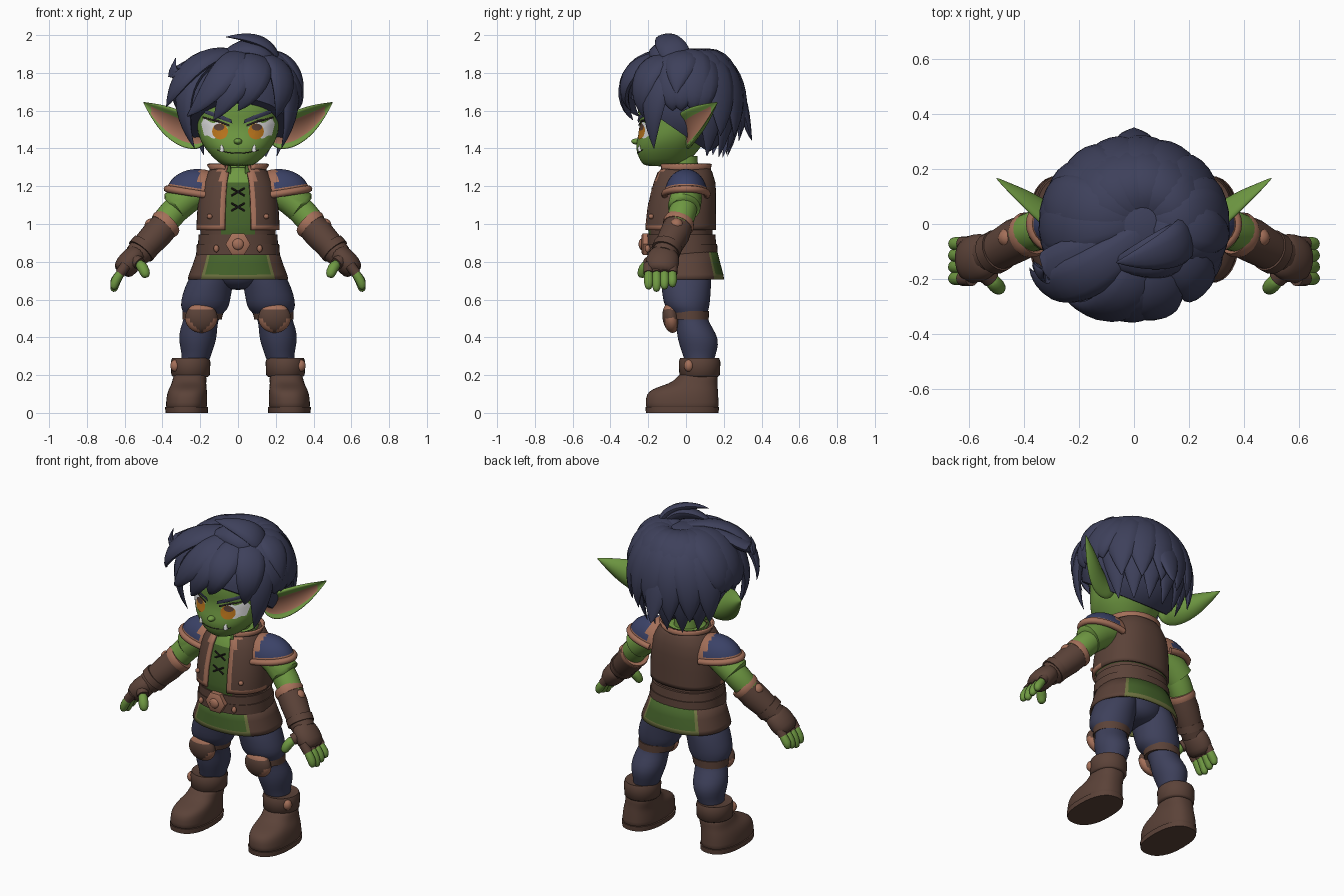
import bpy, bmesh, math, random
from mathutils import Vector, Matrix
from mathutils.bvhtree import BVHTree

random.seed(4)
if "Cube" in bpy.data.objects:
    bpy.data.objects.remove(bpy.data.objects["Cube"])

PALETTE = {"midnight": (.048, .052, .105), "skin": (.16, .32, .055), "leather": (.105, .055, .04),
           "tan": (.37, .16, .1), "shirt": (.06, .125, .024), "olive": (.165, .18, .055),
           "amber": (.5, .18, .012), "white": (.75, .75, .75), "navy": (.043, .054, .135),
           "dark": (.02, .015, .015)}
MATS = {}
for label, rgb in PALETTE.items():
    m = bpy.data.materials.new(label)
    m.use_nodes = True
    m.diffuse_color = (*rgb, 1)
    bsdf = m.node_tree.nodes["Principled BSDF"]
    bsdf.inputs["Base Color"].default_value = (*rgb, 1)
    bsdf.inputs["Roughness"].default_value = .8
    MATS[label] = m


def finish(name, bm, colour, sub=0, pair=False, thick=0):
    me = bpy.data.meshes.new(name)
    bm.to_mesh(me)
    bm.free()
    me.materials.append(MATS[colour])
    me.polygons.foreach_set("use_smooth", [True] * len(me.polygons))
    if not sub:
        me.set_sharp_from_angle(angle=math.radians(50))
    obj = bpy.data.objects.new(name, me)
    bpy.context.collection.objects.link(obj)
    if pair:
        obj.modifiers.new("Mirror", "MIRROR")
    if thick:
        s = obj.modifiers.new("Solidify", "SOLIDIFY")
        s.thickness, s.offset = thick, 1
    if sub:
        s = obj.modifiers.new("Subdivision", "SUBSURF")
        s.levels = s.render_levels = sub
    return obj


def build(name, rings, colour, cap=True, **kw):
    """Skin a list of equal rings of points."""
    bm = bmesh.new()
    rows = [[bm.verts.new(p) for p in r] for r in rings]
    n = len(rows[0])
    for a, b in zip(rows, rows[1:]):
        for i in range(n):
            j = (i + 1) % n
            bm.faces.new((a[i], a[j], b[j], b[i]))
    if cap:
        bm.faces.new(rows[0][::-1])
        bm.faces.new(rows[-1])
        bmesh.ops.recalc_face_normals(bm, faces=bm.faces)
    return finish(name, bm, colour, **kw)


def loft(name, colour, rows, e=2, n=32, **kw):
    """Stack level ovals given as (z, centre x, half width, front y, back y)."""
    rings = []
    for z, cx, rx, y0, y1 in rows:
        ring = []
        for i in range(n):
            a = math.tau * i / n
            c, s = [math.copysign(abs(t) ** (2 / e), t) for t in (math.cos(a), math.sin(a))]
            ring.append((cx + rx * c, (y0 + y1) / 2 + (y1 - y0) / 2 * s, z))
        rings.append(ring)
    return build(name, rings, colour, **kw)


def sweep(name, colour, ctrl, flat=1, hub=(0, 9, 1), steps=0, n=12, **kw):
    """Tube through (x, y, z, radius) points, or along their Bezier when steps is set."""
    pts = [Vector(c) for c in ctrl]
    if steps:
        out = []
        for k in range(steps + 1):
            q, t = pts, k / steps
            while len(q) > 1:
                q = [a.lerp(b, t) for a, b in zip(q, q[1:])]
            out.append(q[0])
        pts = out
    rings = []
    for k, p in enumerate(pts):
        t = (pts[min(k + 1, len(pts) - 1)] - pts[max(k - 1, 0)]).to_3d().normalized()
        c = p.to_3d()
        out = c - Vector(hub)
        out = (out - t * out.dot(t)).normalized()
        side = t.cross(out)
        rings.append([c + p.w * (side * math.cos(a) + out * flat * math.sin(a))
                      for a in (math.tau * i / n for i in range(n))])
    return build(name, rings, colour, **kw)


def ball(name, colour, at, size, cut=None, turn=0, around="Y", pair=False):
    bm = bmesh.new()
    bmesh.ops.create_uvsphere(bm, u_segments=32, v_segments=24, radius=1)
    m = Matrix.Translation(at) @ Matrix.Rotation(math.radians(turn), 4, around) @ Matrix.Diagonal((*size, 1))
    bmesh.ops.transform(bm, matrix=m, verts=bm.verts)
    if cut:
        r = bmesh.ops.bisect_plane(bm, geom=bm.verts[:] + bm.edges[:] + bm.faces[:],
                                   plane_co=cut[0], plane_no=cut[1], clear_inner=True)
        edges = [g for g in r["geom_cut"] if isinstance(g, bmesh.types.BMEdge)]
        bmesh.ops.holes_fill(bm, edges=edges)
    return finish(name, bm, colour, pair=pair)


def paint(obj, rule):
    """Colour faces by their centre; the rule returns None to remove a face."""
    bm = bmesh.new()
    bm.from_mesh(obj.data)
    names, doomed = [m.name for m in obj.data.materials], []
    for f in bm.faces:
        c = rule(f.calc_center_median())
        if c is None:
            doomed.append(f)
            continue
        if c not in names:
            names.append(c)
            obj.data.materials.append(MATS[c])
        f.material_index = names.index(c)
    bmesh.ops.delete(bm, geom=doomed, context="FACES")
    bm.to_mesh(obj.data)
    bm.free()


# Head, nose and neck
head = loft("head", "skin", [(1.305, 0, .06, -.21, -.06), (1.32, 0, .1, -.235, 0), (1.37, 0, .15, -.26, .05),
            (1.42, 0, .19, -.268, .09), (1.48, 0, .215, -.25, .12), (1.54, 0, .22, -.245, .15),
            (1.6, 0, .23, -.26, .18), (1.7, 0, .23, -.25, .2), (1.8, 0, .17, -.18, .17)], e=2.2, sub=1)
ball("nose", "skin", (0, -.26, 1.437), (.022, .03, .016))
loft("neck", "skin", [(1.2, 0, .08, -.09, .07), (1.36, 0, .075, -.09, .06)])
bpy.context.view_layer.update()
tree = BVHTree.FromObject(head, bpy.context.evaluated_depsgraph_get())


def on_face(x, z, lift=0):
    hit = tree.ray_cast(Vector((x, -1, z)), Vector((0, 1, 0)))[0]
    return Vector((x, (hit.y if hit else -.1) - lift, z))


def plate(name, colour, outline, lift):
    mx, mz = [sum(v) / len(outline) for v in zip(*outline)]
    build(name, [[on_face(mx + (x - mx) * k, mz + (z - mz) * k, lift) for x, z in outline]
                 for k in (1, .7, .35, .01)], colour, cap=False, pair=True)


def disc(x, z, rx, rz):
    return [(x + rx * math.cos(i * math.pi / 10), z + rz * math.sin(i * math.pi / 10)) for i in range(20)]


# Eyes, brows, mouth and fangs
plate("eye_whites", "white", [(.055, 1.51), (.075, 1.465), (.13, 1.452), (.18, 1.47),
                              (.195, 1.53), (.18, 1.563), (.1, 1.54)], .003)
plate("irises", "amber", disc(.095, 1.49, .042, .042), .005)
plate("pupils", "leather", disc(.1, 1.513, .028, .018), .007)
plate("eyelids", "dark", [(.045, 1.515), (.1, 1.537), (.188, 1.56), (.188, 1.569), (.1, 1.549), (.045, 1.527)], .008)
plate("eyebrows", "midnight", [(.03, 1.532), (.1, 1.557), (.17, 1.583), (.205, 1.615), (.15, 1.598),
                               (.08, 1.573), (.035, 1.553)], .009)
sweep("mouth", "dark", [(*on_face(x / 100, 1.375 + x * x * .00015), .003) for x in range(-11, 12, 2)], n=6)
fang = on_face(.085, 1.385, .002)
sweep("fangs", "white", [(*fang, .013), (*(fang + Vector((0, -.004, .018))), .01),
                         (*(fang + Vector((.003, 0, .038))), .002)], pair=True)

# Ears: cupped leaf with a green rim and a tan inside
low = [(.17, .02, 1.39), (.26, .01, 1.382), (.34, .04, 1.42), (.41, .085, 1.485), (.465, .13, 1.57), (.5, .165, 1.64)]
top = [(.17, -.06, 1.56), (.27, -.04, 1.597), (.34, .01, 1.627), (.41, .08, 1.642), (.465, .13, 1.645), (.505, .17, 1.648)]
section = [(0, 0), (.08, .09), (.15, -.03), (.45, -.1), (.75, -.03), (.88, .09), (1, 0), (.75, -.32), (.3, -.32)]
facing, rings = Vector((.5, -.85, 0)), []
for a, b in zip(map(Vector, low), map(Vector, top)):
    rings.append([a.lerp(b, s) + facing * d * (b - a).length for s, d in section])
ears = build("ears", rings, "skin", sub=2, pair=True)
ears.data.materials.append(MATS["tan"])
for f in ears.data.polygons[:-2]:
    row, col = divmod(f.index, len(section))
    f.material_index = int(row < 4 and col in (2, 3))

# Hair: cap, radiating back locks, swept fringe and tufts
hub = (0, 0, 1.62)
ball("hair_cap", "midnight", (0, -.01, 1.635), (.3, .285, .285), cut=((0, -.3, 1.67), (0, .29, .42)))


def lock(name, pts, radii=(.04, .11, .1, .002)):
    sweep(name, "midnight", [(*p, r) for p, r in zip(pts, radii)], flat=.4, hub=hub, steps=14, n=12)


for outer in (0, 1):
    for k in range(10):
        a = math.radians(-14 + 22 * k + 9 * outer)
        c, s = math.cos(a) * 1.08, math.sin(a)
        drop = 1.6 if s < .33 else 1.35 + .08 * outer + random.uniform(0, .04)
        reach = .29 if s < .33 else .22 + .07 * outer
        lock("back_lock", [(.04 + c * .03, .02 + s * .03, 1.88), (c * .22, s * .22, 1.97 - .03 * outer),
                           (c * .335, s * .335, 1.68), (c * reach, s * reach, drop)], (.05, .13, .13, .002))
crown = (.07, 0, 1.88)
for pts in [((0, -.32, 1.95), (-.12, -.38, 1.7), (-.27, -.25, 1.57)),
            ((-.18, -.23, 1.98), (-.33, -.28, 1.75), (-.38, -.16, 1.62)),
            ((.06, -.32, 1.92), (-.02, -.39, 1.7), (-.13, -.28, 1.55)),
            ((.13, -.28, 1.92), (.1, -.39, 1.72), (0, -.29, 1.6)),
            ((.25, -.2, 1.92), (.27, -.28, 1.7), (.2, -.22, 1.56)),
            ((.27, -.14, 1.9), (.33, -.2, 1.65), (.23, -.17, 1.4)),
            ((-.29, -.14, 1.92), (-.35, -.22, 1.65), (-.23, -.17, 1.4)),
            ((-.22, -.15, 1.96), (-.39, -.2, 1.66), (-.33, -.17, 1.88)),
            ((.24, 0, 1.93), (.32, -.05, 1.82), (.345, -.05, 1.69)),
            ((0, .3, 1.9), (0, .3, 1.55), (0, .35, 1.44))]:
    lock("hair_lock", [crown, *pts])
lock("top_tuft", [(.18, -.02, 1.82), (.22, -.06, 1.94), (.1, -.12, 2.0), (-.065, -.14, 1.99)], (.06, .1, .08, .002))
lock("top_tuft_base", [(.18, -.04, 1.82), (.17, -.1, 1.94), (.05, -.14, 1.97), (-.1, -.15, 1.89)], (.06, .12, .1, .002))

# Shirt, open vest, collar and lacing
body = [(.968, .2, -.2, .14), (.991, .2, -.2, .14), (1.08, .195, -.19, .14), (1.16, .185, -.172, .14),
        (1.22, .17, -.155, .135), (1.27, .14, -.135, .12), (1.3, .1, -.11, .1)]
shirt = loft("shirt", "shirt", [(.8, 0, .19, -.18, .14)] + [(z, 0, *r) for z, *r in body], e=2.4, n=48)
paint(shirt, lambda c: "skin" if c.z > 1.21 and abs(c.x) < .04 and c.y < 0 else
      "leather" if c.z < .97 and (c.y > 0 or abs(c.x) > .09) else "shirt")
vest = loft("vest", "leather", [(z, 0, r + .006, f - .006, b + .006) for z, r, f, b in body],
            e=2.4, n=48, cap=False, thick=.014)
paint(vest, lambda c: None if c.y < 0 and abs(c.x) < .055 else
      "tan" if c.y < -.03 and (c.z < .99 or abs(c.x) < .09) else "leather")
collar = loft("collar", "leather", [(1.245, 0, .135, -.145, .12), (1.295, 0, .14, -.135, .12),
              (1.32, 0, .155, -.14, .125)], n=40, cap=False, thick=.012)
paint(collar, lambda c: None if c.y < 0 and abs(c.x) < .06 else "tan" if c.z > 1.3 else "leather")
inner = loft("shirt_collar", "shirt", [(1.24, 0, .115, -.14, .1), (1.31, 0, .12, -.12, .1)], n=40, cap=False, thick=.008)
paint(inner, lambda c: None if c.y < 0 and abs(c.x) < .03 else "shirt")
for z, y in ((1.17, -.178), (1.09, -.196)):
    sweep("lacing", "dark", [(-.035, y, z - .02, .005), (.035, y, z + .02, .005)], pair=True, n=6)
ball("vest_studs", "tan", (.15, -.185, 1.04), (.014, .014, .014), pair=True)

# Skirt, belt and buckle
skirt = loft("tunic_skirt", "shirt", [(.705, 0, .255, -.195, .19), (.73, 0, .248, -.193, .186),
             (.79, 0, .225, -.187, .17), (.87, 0, .2, -.18, .15)], e=2.3, n=72, cap=False, thick=.012)


def skirt_rule(c):
    u = abs(c.x) / (.255 - (c.z - .705) * .33)
    return "leather" if u > .76 else "olive" if u > .66 or c.z < .728 else "shirt"


paint(skirt, skirt_rule)
loft("belt", "leather", [(.835, 0, .222, -.208, .168), (.895, 0, .218, -.208, .165)], e=2.3, n=48)
loft("belt_upper", "leather", [(.89, 0, .212, -.205, .16), (.945, 0, .208, -.205, .155)], e=2.3, n=48)
sweep("buckle", "tan", [(0, -.195, .893, .066), (0, -.228, .893, .066), (0, -.236, .893, .052)], hub=(0, 0, 9), n=6)
ball("buckle_boss", "tan", (0, -.235, .893), (.03, .016, .03))
ball("belt_studs", "tan", (.115, -.203, .87), (.014, .014, .02), pair=True)

# Shoulder pads: domes draped outward from the vest, with a thick tan rim
lean = -9
tilt = Matrix.Rotation(math.radians(lean), 3, "Y")
axis, base = tilt @ Vector((0, 0, 1)), Vector((.2, 0, 1.15))
pad = ball("shoulder_pads", "navy", base, (.18, .115, .14), cut=(base, axis), turn=lean, pair=True)
paint(pad, lambda c: None if c.x < .14 else
      "tan" if (c - base).dot(axis) < .04 or c.x < .205 else "navy")
rim = [base + tilt @ Vector((.178 * math.cos(a), .113 * math.sin(a), .008)) for a in
       (math.radians(9 * i) for i in range(-11, 12))]
sweep("shoulder_rims", "tan", [(*p, .019) for p in rim], hub=base, pair=True, n=8)

# Arms, bracers and gloves
sweep("sleeves", "skin", [(.19, 0, 1.18, .075), (.27, 0, 1.14, .085), (.335, -.01, 1.09, .087), (.34, -.01, 1.085, .07)], pair=True, n=20)
sweep("arms", "skin", [(.25, 0, 1.15, .07), (.32, -.01, 1.09, .076), (.38, -.03, 1.02, .078), (.46, -.07, .92, .06)], sub=1, pair=True)
sweep("bracers", "leather", [(.38, -.038, 1, .077), (.43, -.06, .945, .08), (.5, -.1, .87, .072), (.54, -.115, .83, .065)], pair=True, n=20)
sweep("bracer_bands", "tan", [(.37, -.033, 1.012, .08), (.382, -.039, 1, .085), (.396, -.045, .985, .08)], pair=True, n=20)
sweep("wrist_straps", "leather", [(.49, -.095, .885, .078), (.515, -.108, .855, .078)], pair=True, n=20)
ball("bracer_studs", "tan", (.46, -.05, .995), (.034, .034, .034), pair=True)
sweep("gloves", "leather", [(.515, -.105, .86, .05), (.55, -.12, .825, .064), (.595, -.13, .775, .066), (.62, -.135, .735, .05)],
      flat=1.4, sub=1, pair=True, n=16)
for k in range(4):
    y = -.198 + .042 * k
    z = .645 + .012 * abs(k - 1)
    sweep("finger_sleeves", "leather", [(.59, y, .785, .028), (.625, y, .738, .027)], pair=True)
    sweep("fingers", "skin", [(.605, y, .765, .022), (.64, y, .715, .026), (.656, y, z + .025, .026), (.66, y, z - .006, .014)], sub=1, pair=True)
sweep("thumb_sleeves", "leather", [(.56, -.16, .82, .037), (.52, -.2, .79, .033)], pair=True)
sweep("thumbs", "skin", [(.53, -.19, .8, .028), (.5, -.225, .765, .031), (.488, -.235, .73, .027), (.485, -.237, .715, .013)], sub=1, pair=True)

# Trousers, knee pads and straps
loft("hips", "midnight", [(.65, 0, .05, -.06, .07), (.68, 0, .13, -.12, .12), (.73, 0, .2, -.15, .14), (.84, 0, .19, -.16, .14)], sub=1)
loft("trouser_legs", "midnight", [(.8, .11, .1, -.14, .13), (.71, .142, .122, -.135, .135), (.62, .168, .13, -.125, .13),
     (.565, .175, .13, -.115, .125), (.535, .18, .112, -.085, .115), (.505, .193, .09, -.06, .11), (.45, .208, .098, -.05, .14),
     (.39, .214, .101, -.045, .175), (.33, .218, .084, -.025, .165), (.29, .222, .074, -.01, .15), (.24, .235, .07, 0, .145)],
     sub=1, pair=True)
loft("knee_straps", "leather", [(.495, .19, .104, -.075, .12), (.54, .185, .109, -.08, .122)], pair=True)
pads = ball("knee_pads", "leather", (.194, -.078, .503), (.086, .046, .08), turn=8, around="X", pair=True)
paint(pads, lambda c: "tan" if c.z > .548 or (c.z < .5 and c.y < -.05 and abs(c.x - .194) > (c.z - .425) * .95) else "leather")

# Boots
loft("boots", "leather", [(.02, .273, .106, -.21, .172), (.03, .273, .109, -.214, .174), (.08, .271, .109, -.214, .172),
     (.115, .268, .104, -.2, .17), (.137, .264, .097, -.15, .168), (.155, .26, .092, -.09, .167), (.18, .256, .089, -.05, .167),
     (.22, .252, .086, -.03, .167)], e=2.4, sub=1, pair=True)
loft("boot_soles", "leather", [(0, .272, .112, -.212, .172), (.03, .272, .114, -.215, .175)], e=2.4, pair=True)
cuffs = [(.19, .09), (.2, .102), (.27, .105), (.29, .098), (.285, .075)]
loft("boot_cuffs", "leather", [(z, .251, r, .072 - r * 1.05, .072 + r * 1.05) for z, r in cuffs], pair=True)
ball("cuff_studs", "tan", (.332, .015, .25), (.026, .026, .032), pair=True)
